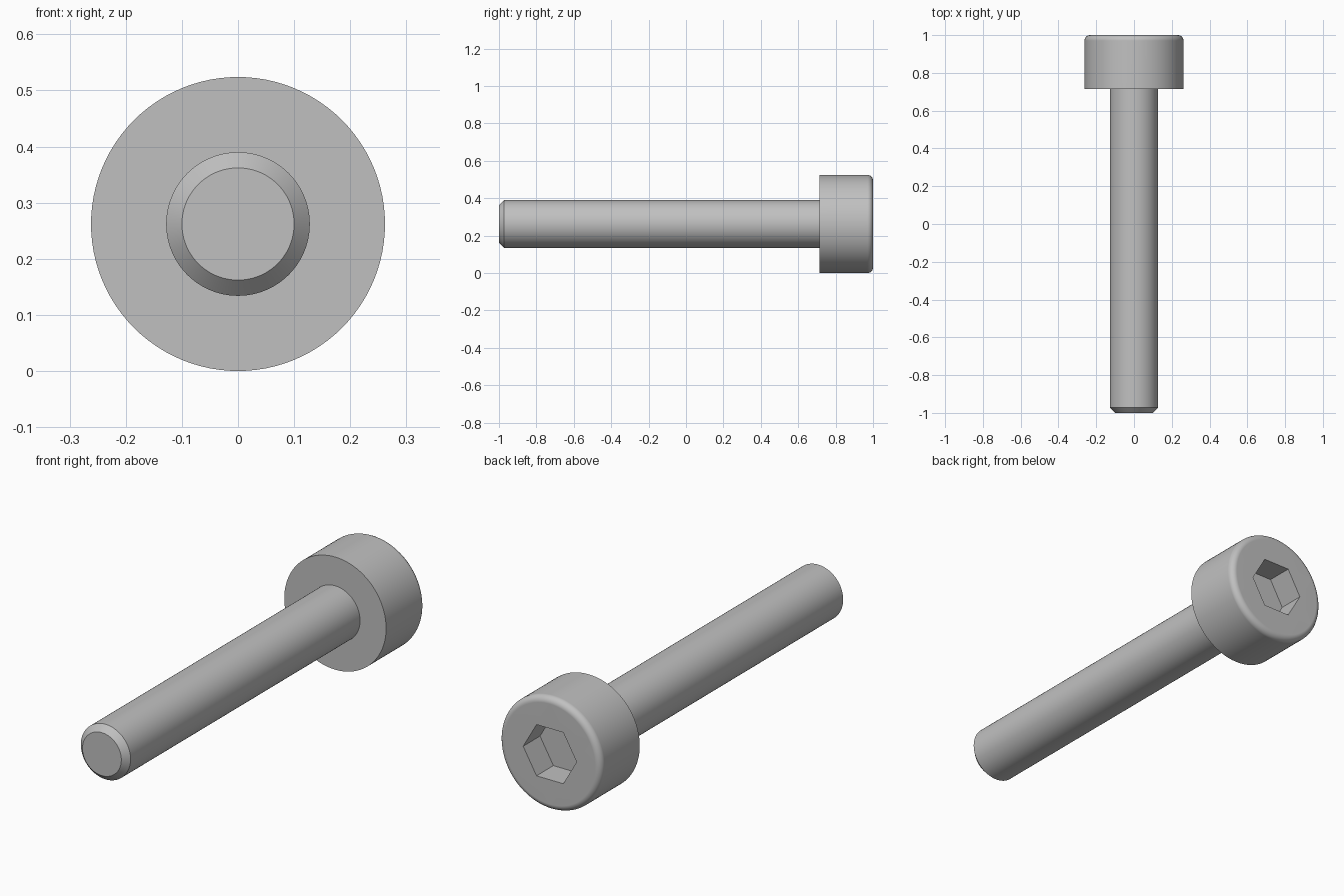
import bpy
import bmesh
from math import cos, sin, pi, radians

SEGMENTS = 96
AXIS_HEIGHT = 0.262
HEAD_R, SHANK_R, TIP_R = 0.262, 0.128, 0.1
BACK, SEAT, TIP = 1.0, 0.714, -1.0
FILLET, CHAMFER = 0.029, 0.028
SOCKET_R, SOCKET_DEPTH = 0.1375, 0.124

if "Cube" in bpy.data.objects:
    bpy.data.objects.remove(bpy.data.objects["Cube"], do_unlink=True)

# One plain grey metal
steel = bpy.data.materials.new("grey steel")
steel.use_nodes = True
colour = (0.53, 0.53, 0.53, 1)
steel.diffuse_color = colour
steel.node_tree.nodes["Principled BSDF"].inputs["Base Color"].default_value = colour


def ring(bm, radius, y, count=SEGMENTS):
    """Closed loop of vertices around the screw axis."""
    angles = [2 * pi * i / count for i in range(count)]
    return [bm.verts.new((radius * cos(a), y, AXIS_HEIGHT + radius * sin(a))) for a in angles]


def skin(bm, a, b):
    """Quads between two loops of equal size."""
    for i in range(len(a)):
        j = (i + 1) % len(a)
        bm.faces.new((a[i], a[j], b[j], b[i]))


def lathe(bm, profile):
    """Skin a (radius, y) profile and return its rings."""
    rings = [ring(bm, r, y) for r, y in profile]
    for a, b in zip(rings, rings[1:]):
        skin(bm, a, b)
    return rings


def loop_edges(bm, loop):
    return [bm.edges.get((loop[i - 1], loop[i])) for i in range(len(loop))]


def finish(bm, name):
    bmesh.ops.recalc_face_normals(bm, faces=bm.faces[:])
    mesh = bpy.data.meshes.new(name)
    bm.to_mesh(mesh)
    bm.free()
    mesh.materials.append(steel)
    obj = bpy.data.objects.new(name, mesh)
    bpy.context.collection.objects.link(obj)
    bpy.ops.object.select_all(action="DESELECT")
    obj.select_set(True)
    bpy.context.view_layer.objects.active = obj
    bpy.ops.object.shade_smooth_by_angle(angle=radians(30))
    # Keeps the flat faces flat beside the rounded edge
    weighted = obj.modifiers.new("flat faces", "WEIGHTED_NORMAL")
    weighted.keep_sharp = True


# Shank with a chamfered tip
bm = bmesh.new()
rings = lathe(bm, [(TIP_R, TIP), (SHANK_R, TIP + CHAMFER), (SHANK_R, SEAT)])
bm.faces.new(rings[0])
finish(bm, "shank")

# Cylindrical head with a rounded back edge
bm = bmesh.new()
steps = 8
arc = [pi / 2 * i / steps for i in range(steps + 1)]
rounded = [(HEAD_R - FILLET + FILLET * cos(a), BACK - FILLET + FILLET * sin(a)) for a in arc]
rings = lathe(bm, [(SHANK_R, SEAT), (HEAD_R, SEAT)] + rounded)

# Hexagonal socket sunk into the back of the head
mouth = ring(bm, SOCKET_R, BACK, 6)
floor = ring(bm, SOCKET_R, BACK - SOCKET_DEPTH, 6)
skin(bm, mouth, floor)
bm.faces.new(floor)
rim = loop_edges(bm, rings[-1]) + loop_edges(bm, mouth)
bmesh.ops.triangle_fill(bm, edges=rim, use_beauty=True, normal=(0, 1, 0))
finish(bm, "head")
